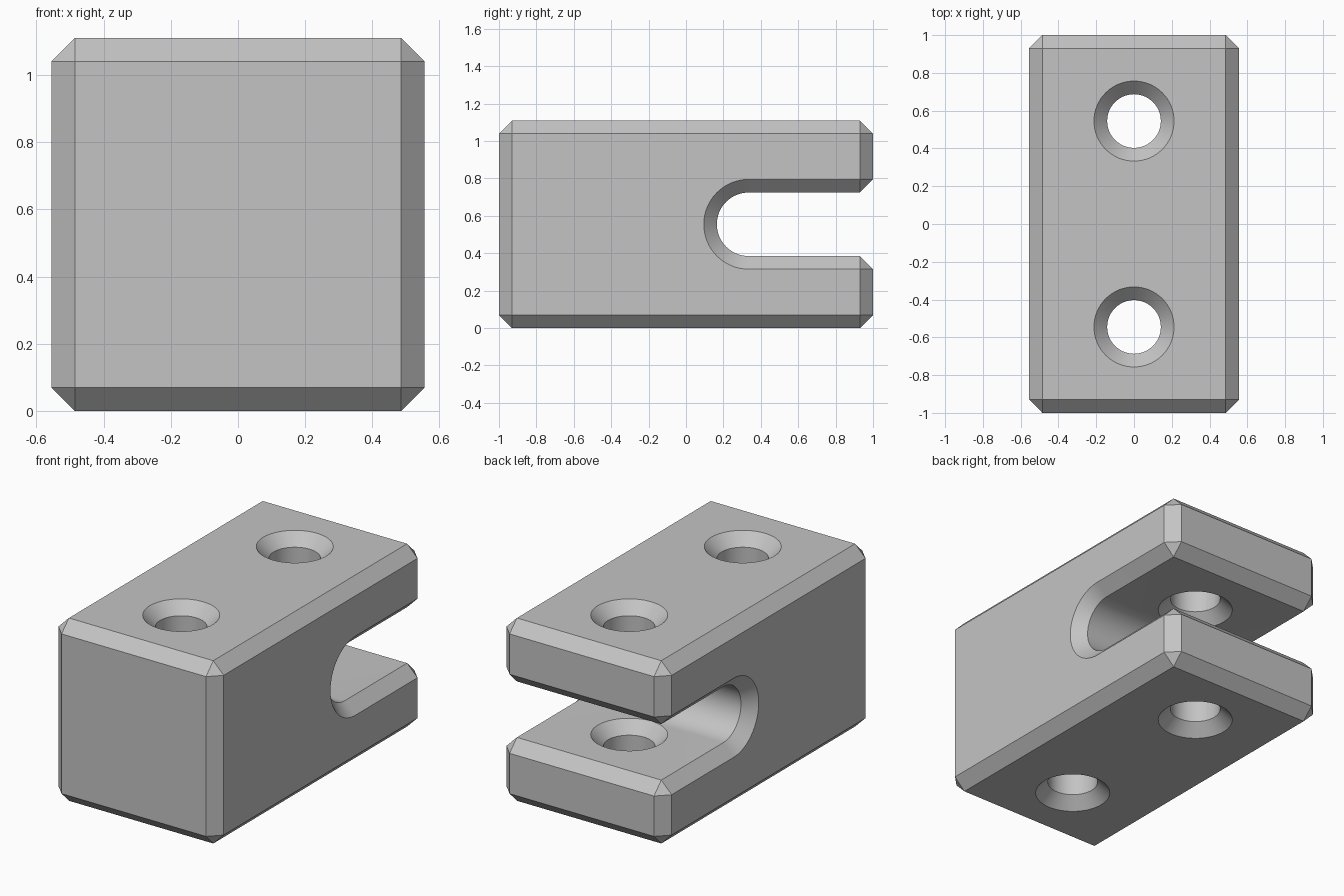
import bpy
import bmesh
from math import sin, cos, pi

cube = bpy.data.objects.get("Cube")
if cube:
    bpy.data.objects.remove(cube, do_unlink=True)

HALF_X, HALF_Y, HEIGHT = 0.555, 1.0, 1.11
CHAMFER = 0.07
MID = HEIGHT / 2
SLOT_R, SLOT_Y = 0.17, 0.335
HOLE_R, HOLE_Y = 0.142, 0.545
ARC_STEPS, HOLE_SIDES = 32, 64

grey = bpy.data.materials.new("plain grey")
grey.use_nodes = True
colour = (0.55, 0.55, 0.55, 1)
grey.diffuse_color = colour
grey.node_tree.nodes["Principled BSDF"].inputs["Base Color"].default_value = colour


def add_object(name, bm):
    bmesh.ops.recalc_face_normals(bm, faces=bm.faces)
    mesh = bpy.data.meshes.new(name)
    bm.to_mesh(mesh)
    bm.free()
    mesh.materials.append(grey)
    obj = bpy.data.objects.new(name, mesh)
    bpy.context.collection.objects.link(obj)
    return obj


def make_block():
    # Side profile with a round-ended slot open to the back
    profile = [(HALF_Y, 0), (HALF_Y, MID - SLOT_R)]
    for i in range(ARC_STEPS + 1):
        a = -pi / 2 - pi * i / ARC_STEPS
        profile.append((SLOT_Y + SLOT_R * cos(a), MID + SLOT_R * sin(a)))
    profile += [(HALF_Y, MID + SLOT_R), (HALF_Y, HEIGHT), (-HALF_Y, HEIGHT), (-HALF_Y, 0)]
    bm = bmesh.new()
    cap = bm.faces.new([bm.verts.new((-HALF_X, y, z)) for y, z in profile])
    out = bmesh.ops.extrude_face_region(bm, geom=[cap], use_keep_orig=True)
    moved = [v for v in out["geom"] if isinstance(v, bmesh.types.BMVert)]
    bmesh.ops.translate(bm, verts=moved, vec=(2 * HALF_X, 0, 0))
    bmesh.ops.recalc_face_normals(bm, faces=bm.faces)
    # Chamfer every sharp edge; the slot curve stays as it is
    sharp = [e for e in bm.edges if e.calc_face_angle() > 0.5]
    bmesh.ops.bevel(bm, geom=sharp, offset=CHAMFER, offset_type='OFFSET',
                    segments=1, affect='EDGES', clamp_overlap=False)
    return add_object("slotted_block", bm)


def make_hole_cutter(name, y, surfaces):
    # Turned profile: a straight bore flaring out at each (height, side) surface
    over = 0.01
    profile = []
    for z, side in surfaces:
        pair = [(HOLE_R + CHAMFER + over, z + side * over), (HOLE_R, z - side * CHAMFER)]
        profile += pair if side < 0 else pair[::-1]
    bm = bmesh.new()
    rings = []
    for r, z in profile:
        rings.append([bm.verts.new((r * cos(2 * pi * i / HOLE_SIDES),
                                    y + r * sin(2 * pi * i / HOLE_SIDES), z))
                      for i in range(HOLE_SIDES)])
    for low, high in zip(rings, rings[1:]):
        for i in range(HOLE_SIDES):
            j = (i + 1) % HOLE_SIDES
            bm.faces.new((low[i], low[j], high[j], high[i]))
    bm.faces.new(rings[0])
    bm.faces.new(rings[-1])
    cutter = add_object(name, bm)
    cutter.hide_render = True
    return cutter


block = make_block()
bpy.ops.object.select_all(action='DESELECT')
block.select_set(True)
bpy.context.view_layer.objects.active = block

# Countersunk holes: one through the solid end, one through both jaws
outer = [(0, -1), (HEIGHT, 1)]
jaws = [(0, -1), (MID - SLOT_R, 1), (MID + SLOT_R, -1), (HEIGHT, 1)]
for name, y, surfaces in (("front_hole", -HOLE_Y, outer), ("back_hole", HOLE_Y, jaws)):
    cutter = make_hole_cutter(name, y, surfaces)
    cut = block.modifiers.new(name, 'BOOLEAN')
    cut.operation = 'DIFFERENCE'
    cut.solver = 'EXACT'
    cut.object = cutter
    bpy.ops.object.modifier_apply(modifier=cut.name)
    bpy.data.objects.remove(cutter, do_unlink=True)

bpy.ops.object.shade_smooth_by_angle(angle=pi / 6)
